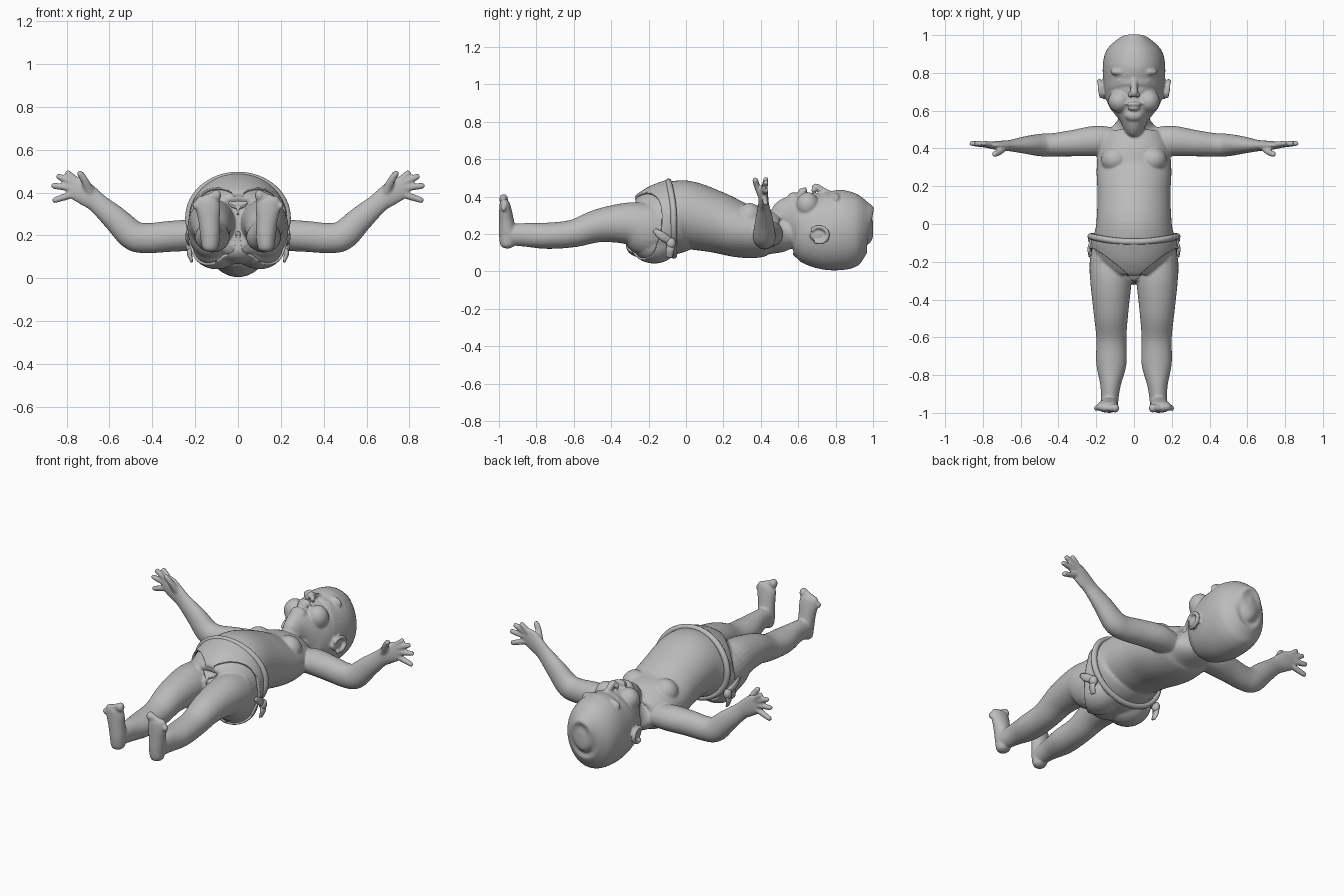
import bpy, bmesh, math
from mathutils import Vector, Matrix

if "Cube" in bpy.data.objects:
    bpy.data.objects.remove(bpy.data.objects["Cube"])

clay = bpy.data.materials.new("grey_clay")
clay.use_nodes = True
GREY = (0.5, 0.5, 0.5, 1)
clay.diffuse_color = GREY
clay.node_tree.nodes["Principled BSDF"].inputs["Base Color"].default_value = GREY


def spline(rows, steps=6):
    """Smooth interpolation through rows of numbers."""
    rows = [Vector(r) for r in rows]
    rows = [2 * rows[0] - rows[1]] + rows + [2 * rows[-1] - rows[-2]]
    out = []
    for p, q, r, s in zip(rows, rows[1:], rows[2:], rows[3:]):
        for i in range(steps):
            t = i / steps
            out.append(q + (r - p) * t / 2 + (p - q * 2.5 + r * 2 - s / 2) * t * t
                       + (q * 3 - p - r * 3 + s) * t ** 3 / 2)
    return out + [rows[-2]]


def tube(bm, rows, ref, side=1, sides=28):
    """Closed limb through rows (x, y, z, half size along ref, half size across)."""
    rows = spline(rows)
    rings = []
    for i, row in enumerate(rows):
        a, b = rows[max(i - 1, 0)], rows[min(i + 1, len(rows) - 1)]
        tangent = (Vector(b[:3]) - Vector(a[:3])).normalized()
        u = Vector(ref)
        u = (u - tangent * u.dot(tangent)).normalized()
        v = tangent.cross(u)
        ring = []
        for k in range(sides):
            w = math.tau * k / sides
            p = Vector(row[:3]) + u * row[3] * math.cos(w) + v * row[4] * math.sin(w)
            ring.append(bm.verts.new((p.x * side, p.y, p.z)))
        rings.append(ring)
    for r0, r1 in zip(rings, rings[1:]):
        for k in range(sides):
            n = (k + 1) % sides
            bm.faces.new((r0[k], r0[n], r1[n], r1[k]))
    bm.faces.new(rings[0][::-1])
    bm.faces.new(rings[-1])


def ball(bm, centre, radii, side=1):
    m = Matrix.Translation((centre[0] * side, centre[1], centre[2])) @ Matrix.Diagonal((*radii, 1))
    bmesh.ops.create_uvsphere(bm, u_segments=20, v_segments=14, radius=1, matrix=m)


def column(bm, rows):
    """Rows (y, low z, high z, half width) along the body."""
    tube(bm, [(0, y, (lo + hi) / 2, w, (hi - lo) / 2) for y, lo, hi, w in rows], (1, 0, 0), sides=48)


def finish(bm, name, voxel=0, smooth=0):
    bmesh.ops.recalc_face_normals(bm, faces=bm.faces)
    mesh = bpy.data.meshes.new(name)
    bm.to_mesh(mesh)
    bm.free()
    obj = bpy.data.objects.new(name, mesh)
    bpy.context.collection.objects.link(obj)
    if voxel:
        mod = obj.modifiers.new("merge", "REMESH")
        mod.mode, mod.voxel_size = "VOXEL", voxel
        mod = obj.modifiers.new("soften", "SMOOTH")
        mod.factor, mod.iterations = 0.5, smooth
        graph = bpy.context.evaluated_depsgraph_get()
        obj.data = bpy.data.meshes.new_from_object(obj.evaluated_get(graph))
        obj.modifiers.clear()
    obj.data.materials.clear()
    obj.data.materials.append(clay)
    obj.data.shade_smooth()
    return obj


TORSO = [(.60, .14, .32, .08), (.54, .12, .29, .09), (.5, .10, .28, .13), (.45, .08, .32, .17),
         (.38, .07, .35, .19), (.28, .075, .37, .198), (.15, .1, .43, .193), (0, .115, .485, .2),
         (-.08, .09, .472, .215), (-.17, .07, .43, .2), (-.25, .08, .37, .15), (-.31, .14, .32, .06)]
HEAD = [(.53, .15, .34, .05), (.55, .12, .395, .075), (.6, .10, .415, .115), (.65, .06, .425, .142),
        (.7, .025, .43, .156), (.78, .005, .428, .165), (.86, .015, .438, .163), (.92, .05, .42, .145),
        (.97, .105, .37, .098), (.99, .15, .32, .055), (1, .2, .27, .015)]
LEG = [(.11, -.08, .24, .1, .11), (.12, -.2, .225, .114, .145), (.122, -.3, .255, .11, .115),
       (.122, -.46, .245, .093, .09), (.12, -.6, .203, .08, .074), (.12, -.74, .19, .08, .07),
       (.125, -.86, .195, .053, .063), (.13, -.95, .195, .045, .055)]
FOOT = [(.13, -.955, .123, .015, .015), (.13, -.955, .14, .037, .038), (.13, -.953, .2, .046, .047),
        (.135, -.96, .27, .05, .04), (.14, -.966, .33, .058, .033), (.145, -.97, .365, .054, .026),
        (.145, -.973, .382, .035, .014)]
ARM = [(.1, .44, .19, .07, .06), (.2, .44, .2, .08, .072), (.32, .428, .195, .07, .072),
       (.42, .42, .187, .062, .07), (.49, .418, .2, .06, .07), (.57, .418, .275, .047, .06),
       (.655, .415, .35, .03, .048), (.7, .415, .385, .026, .053), (.75, .417, .42, .02, .056),
       (.785, .42, .443, .012, .04)]
# Finger base and tip as x, z pairs
FINGERS = [((.74, .44), (.8, .496)), ((.76, .44), (.845, .478)),
           ((.765, .42), (.868, .432)), ((.76, .395), (.862, .362))]

# Body: torso, head and limbs merged into one skin
body = bmesh.new()
column(body, TORSO)
column(body, HEAD)
for s in (1, -1):
    tube(body, LEG, (1, 0, 0), s)
    tube(body, FOOT, (1, 0, 0), s)
    tube(body, ARM, (0, 1, 0), s)
    ball(body, (.1, -.17, .15), (.11, .12, .1), s)
    ball(body, (.1, .34, .29), (.075, .07, .075), s)
    # Fingers and thumb
    for (bx, bz), (tx, tz) in FINGERS:
        ex, ez = tx - (tx - bx) * .08, tz - (tz - bz) * .08
        tube(body, [(bx, .418, bz, .017, .018), (ex, .427, ez, .014, .014),
                    (tx, .427, tz, .006, .006)], (0, 1, 0), s, 12)
    tube(body, [(.69, .405, .40, .02, .024), (.715, .38, .455, .017, .018),
                (.738, .37, .49, .015, .015), (.743, .37, .5, .006, .006)], (0, 1, 0), s, 12)
    # Toes
    for i, r in enumerate((.024, .018, .017, .016, .015)):
        ball(body, (.1 + .025 * i, -.975, .386 - .002 * i - .0025 * i * i), (r * .9, r, r * 1.15), s)
    # Ear shell, rim and lobe
    ball(body, (.162, .705, .195), (.016, .045, .036), s)
    rim = [math.radians(a) for a in range(-150, 121, 45)]
    tube(body, [(.172 + .012 * math.cos(a * .6), .71 + .048 * math.cos(a), .195 - .042 * math.sin(a), .012, .011)
                for a in rim], (1, 0, 0), s, 12)
    # Cheek, brow, eyelids and nostril
    ball(body, (.075, .65, .355), (.062, .062, .068), s)
    ball(body, (.065, .805, .385), (.06, .022, .035), s)
    ball(body, (.062, .757, .375), (.034, .017, .034), s)
    ball(body, (.019, .684, .435), (.015, .015, .016), s)
# Nose, lips and chin
tube(body, [(0, .77, .41, .02, .02), (0, .73, .43, .018, .02), (0, .695, .452, .019, .018),
            (0, .68, .44, .012, .014)], (1, 0, 0))
ball(body, (0, .635, .425), (.042, .013, .026))
ball(body, (0, .612, .418), (.034, .012, .026))
ball(body, (0, .575, .385), (.05, .035, .038))
finish(body, "body", .0065, 4)

# Cloth: inflated hips cut at the waist and both leg openings
cloth = bmesh.new()
GAP = .014
column(cloth, [(y, lo - GAP, hi + GAP, w + GAP) for y, lo, hi, w in TORSO[6:]])
for s in (1, -1):
    tube(cloth, [(x, y, z, a + GAP, b + GAP) for x, y, z, a, b in LEG[:4]], (1, 0, 0), s)
    ball(cloth, (.1, -.17, .155), (.11 + GAP, .12 + GAP, .1 + GAP), s)
cloth_obj = finish(cloth, "cloth_brief", .009, 6)
cut = bmesh.new()
cut.from_mesh(cloth_obj.data)


def slice_off(point, normal):
    bmesh.ops.bisect_plane(cut, geom=cut.verts[:] + cut.edges[:] + cut.faces[:],
                           plane_co=point, plane_no=normal, clear_outer=True)


slice_off((0, -.075, .25), (0, 1, .06))
for s in (1, -1):
    front, hip, back = Vector((.0, -.3, .36)), Vector((.24 * s, -.125, .24)), Vector((.0, -.34, .1))
    n = (hip - front).cross(back - front)
    slice_off(front, n if n.y < 0 else -n)
cut.to_mesh(cloth_obj.data)
cut.free()
shell = cloth_obj.modifiers.new("thickness", "SOLIDIFY")
shell.thickness, shell.offset = .012, -1


def loop_cord(name, points, radius):
    """Rounded closed roll through the points."""
    curve = bpy.data.curves.new(name, "CURVE")
    curve.dimensions, curve.bevel_depth, curve.bevel_resolution = "3D", radius, 3
    path = curve.splines.new("NURBS")
    path.points.add(len(points) - 1)
    for pt, co in zip(path.points, points):
        pt.co = (*co, 1)
    path.use_cyclic_u = True
    curve.materials.append(clay)
    bpy.context.collection.objects.link(bpy.data.objects.new(name, curve))


# Rolled waistband, lower in front than at the sides
band = []
for k in range(24):
    w = math.tau * k / 24
    dip = .03 * max(math.sin(w), 0) ** 2
    band.append((.232 * math.cos(w), -.065 - dip, .282 + .2 * math.sin(w)))
loop_cord("waistband_roll", band, .017)

# Side knots with hanging ends
for s, side in ((1, "left"), (-1, "right")):
    knot = bmesh.new()
    ball(knot, (.222, -.08, .15), (.022, .025, .03), s)
    tube(knot, [(.22, -.08, .15, .012, .02), (.226, -.085, .115, .012, .022),
                (.215, -.09, .075, .006, .018)], (1, 0, 0), s, 12)
    tube(knot, [(.22, -.085, .16, .012, .02), (.236, -.13, .19, .01, .022),
                (.236, -.17, .22, .005, .012)], (1, 0, 0), s, 12)
    finish(knot, side + "_knot")
